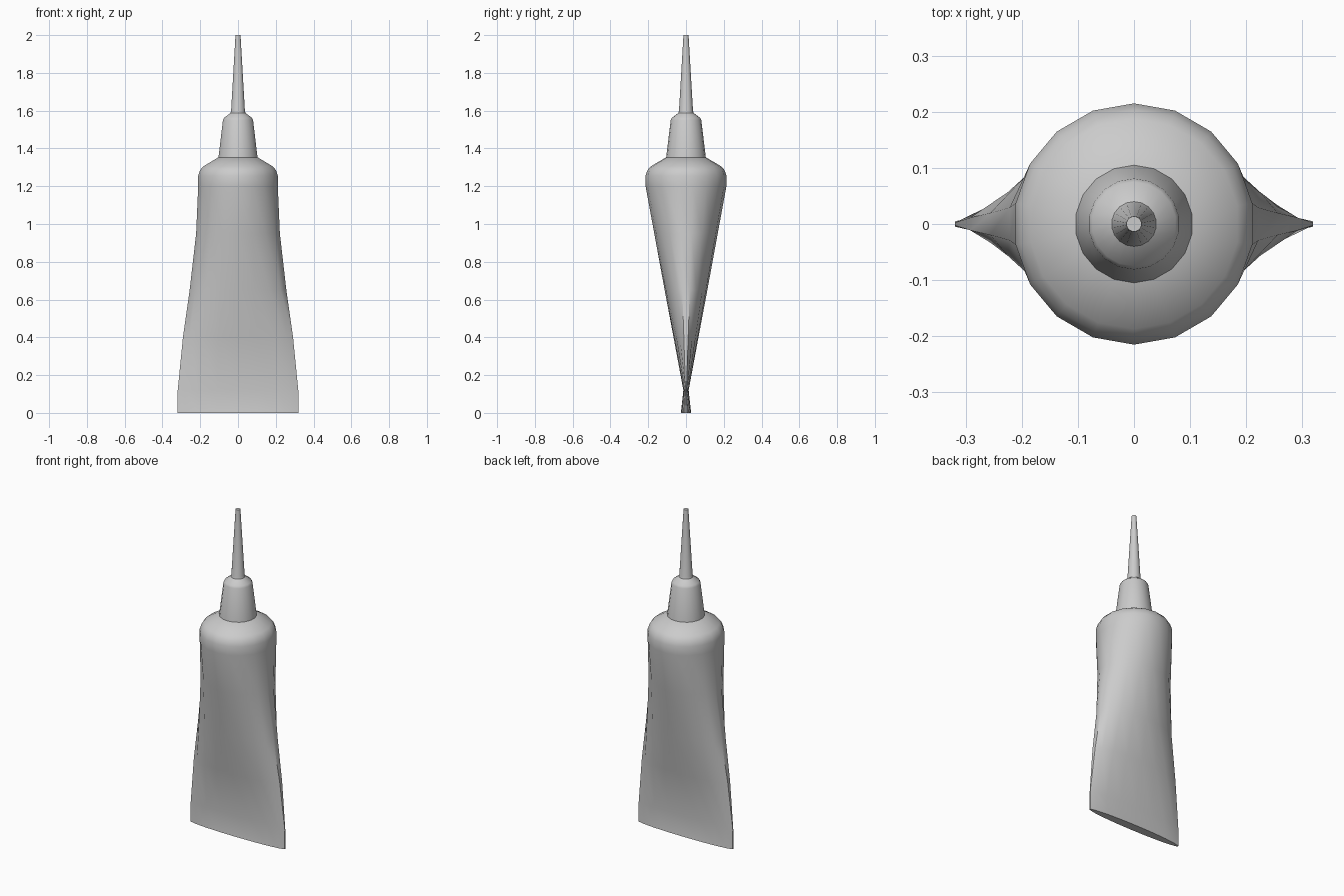
import bpy, bmesh
from math import sin, cos, pi, radians

if "Cube" in bpy.data.objects:
    bpy.data.objects.remove(bpy.data.objects["Cube"])

SIDES = 18


def loft(name, sections):
    """Skin a stack of elliptical rings given as (z, half_x, half_y)."""
    bm = bmesh.new()
    rings = []
    for z, rx, ry in sections:
        rings.append([bm.verts.new((rx * sin(2 * pi * i / SIDES),
                                    ry * cos(2 * pi * i / SIDES), z))
                      for i in range(SIDES)])
    for low, high in zip(rings, rings[1:]):
        for i in range(SIDES):
            j = (i + 1) % SIDES
            bm.faces.new((low[i], low[j], high[j], high[i]))
    bm.faces.new(rings[0])
    bm.faces.new(rings[-1])
    bmesh.ops.recalc_face_normals(bm, faces=bm.faces)
    mesh = bpy.data.meshes.new(name)
    bm.to_mesh(mesh)
    bm.free()
    obj = bpy.data.objects.new(name, mesh)
    bpy.context.collection.objects.link(obj)
    bpy.ops.object.select_all(action='DESELECT')
    obj.select_set(True)
    bpy.context.view_layer.objects.active = obj
    bpy.ops.object.shade_smooth_by_angle(angle=radians(35))
    return obj


# Squeeze tube: flat crimp at the bottom, opening to a round shoulder
loft("tube_body", [
    (0.00, 0.324, 0.027),
    (0.12, 0.324, 0.014),
    (0.40, 0.296, 0.066),
    (0.65, 0.260, 0.113),
    (0.95, 0.225, 0.168),
    (1.20, 0.214, 0.214),
    (1.255, 0.214, 0.215),
    (1.285, 0.204, 0.204),
    (1.305, 0.187, 0.187),
    (1.355, 0.102, 0.102),
])

# Screw collar and tapered nozzle
nozzle_profile = [(1.352, 0.105), (1.55, 0.081), (1.562, 0.075),
                  (1.588, 0.040), (1.60, 0.037), (2.00, 0.0135)]
loft("nozzle_cap", [(z, r, r) for z, r in nozzle_profile])
